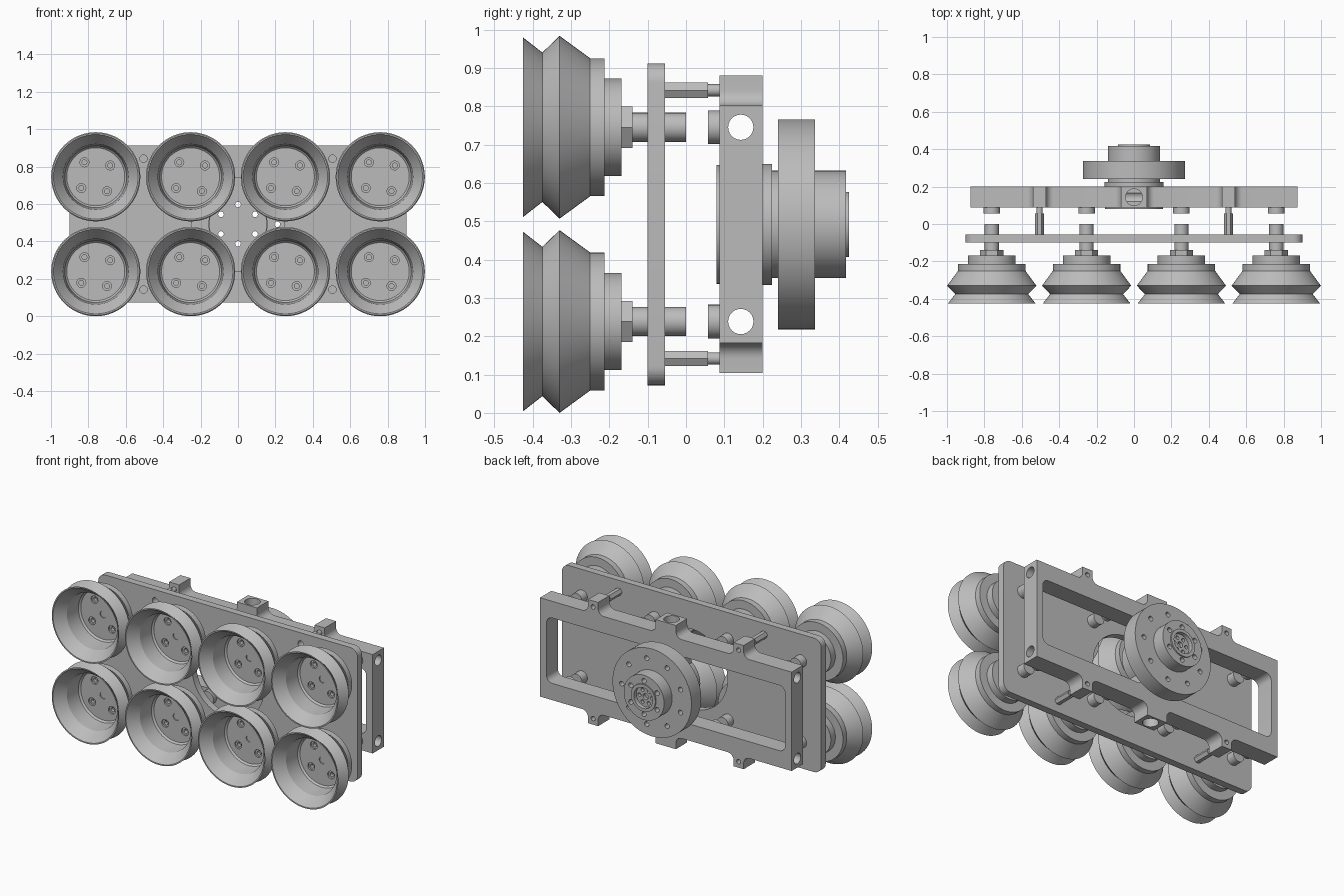
import bpy, bmesh
from math import sin, cos, pi, radians
from mathutils import Matrix, Vector

if "Cube" in bpy.data.objects:
    bpy.data.objects.remove(bpy.data.objects["Cube"])

CZ = 0.492                      # height of the central axis
STEP = 0.2535                   # half the spacing between cups
TAB_X, TAB_Z = 0.505, 0.35      # standoff positions
parts = []

metal = bpy.data.materials.new("plain_grey")
metal.use_nodes = True
grey = (0.5, 0.5, 0.5, 1)
metal.diffuse_color = grey
metal.node_tree.nodes["Principled BSDF"].inputs["Base Color"].default_value = grey


def finish(name, bm, loc=(0, 0, 0)):
    bmesh.ops.recalc_face_normals(bm, faces=bm.faces)
    mesh = bpy.data.meshes.new(name)
    bm.to_mesh(mesh)
    bm.free()
    mesh.materials.append(metal)
    obj = bpy.data.objects.new(name, mesh)
    obj.location = loc
    bpy.context.collection.objects.link(obj)
    parts.append(obj)
    return obj


def lathe(name, profile, sides=64, loc=(0, 0, CZ)):
    """Turn (radius, y) points around the y axis."""
    bm = bmesh.new()
    verts = [bm.verts.new((r, y, 0)) for r, y in profile]
    edges = [bm.edges.new(pair) for pair in zip(verts, verts[1:])]
    bmesh.ops.spin(bm, geom=verts + edges, cent=(0, 0, 0), axis=(0, 1, 0),
                   angle=2 * pi, steps=sides, use_merge=True)
    bmesh.ops.remove_doubles(bm, verts=bm.verts, dist=1e-5)
    return finish(name, bm, loc)


def prism(name, outline, y0, y1, loc=(0, 0, CZ)):
    """Extrude an x-z outline along y."""
    bm = bmesh.new()
    face = bm.faces.new([bm.verts.new((x, y0, z)) for x, z in outline])
    moved = bmesh.ops.extrude_face_region(bm, geom=[face])["geom"]
    bmesh.ops.translate(bm, vec=(0, y1 - y0, 0),
                        verts=[v for v in moved if isinstance(v, bmesh.types.BMVert)])
    return finish(name, bm, loc)


def arc(cx, cz, r, a0, a1, n=8):
    angles = [radians(a0 + (a1 - a0) * i / n) for i in range(n + 1)]
    return [(cx + r * cos(a), cz + r * sin(a)) for a in angles]


def rounded(x0, x1, h, r):
    return (arc(x1 - r, h - r, r, 0, 90) + arc(x0 + r, h - r, r, 90, 180)
            + arc(x0 + r, r - h, r, 180, 270) + arc(x1 - r, r - h, r, 270, 360))


def drills(spots, r, length, axis="Y", sides=24):
    """One cutter mesh made of separate cylinders."""
    turn = {"X": Matrix.Rotation(pi / 2, 4, "Y"), "Y": Matrix.Rotation(pi / 2, 4, "X"),
            "Z": Matrix()}[axis]
    bm = bmesh.new()
    for spot in spots:
        bmesh.ops.create_cone(bm, cap_ends=True, segments=sides, radius1=r, radius2=r,
                              depth=length, matrix=Matrix.Translation(Vector(spot)) @ turn)
    return finish("cutter", bm, (0, 0, CZ))


def carve(obj, *cutters):
    for cutter in cutters:
        cutter.location = obj.location
        cutter.hide_render = True
        mod = obj.modifiers.new("cut", "BOOLEAN")
        mod.operation, mod.solver, mod.object = "DIFFERENCE", "EXACT", cutter
    bpy.context.view_layer.update()
    graph = bpy.context.evaluated_depsgraph_get()
    obj.data = bpy.data.meshes.new_from_object(obj.evaluated_get(graph))
    obj.modifiers.clear()
    for cutter in cutters:
        parts.remove(cutter)
        bpy.data.objects.remove(cutter)


def ring(r, y, count, start=0):
    return [(r * cos(radians(start) + 2 * pi * i / count), y,
             r * sin(radians(start) + 2 * pi * i / count)) for i in range(count)]


def spread(obj, spots):
    """Place the part at the first spot and linked copies at the others."""
    for i, (x, z) in enumerate(spots):
        item = obj if i == 0 else obj.copy()
        item.location = (x, 0, CZ + z)
        if i:
            bpy.context.collection.objects.link(item)
            parts.append(item)


cup_spots = [(k * STEP, s * STEP) for k in (-3, -1, 1, 3) for s in (-1, 1)]
tab_spots = [(sx * TAB_X, sz * TAB_Z) for sx in (-1, 1) for sz in (-1, 1)]

# Suction cups: bellows, stepped base and screw holes in the floor
cup = lathe("suction_cup", [
    (0, -0.25), (0.155, -0.25), (0.165, -0.26), (0.175, -0.36), (0.226, -0.425),
    (0.234, -0.425), (0.195, -0.375), (0.2385, -0.33), (0.18, -0.25), (0.18, -0.213),
    (0.127, -0.213), (0.127, -0.168), (0, -0.168)])
carve(cup, drills(ring(0.098, -0.25, 4, 38), 0.024, 0.02),
      drills(ring(0.098, -0.25, 4, 38), 0.013, 0.06),
      drills([(0, -0.25, 0)], 0.022, 0.012))
spread(cup, cup_spots)

# Cup stems, nuts and the matching collars on the frame
spread(lathe("cup_nut", [(0, -0.17), (0.062, -0.17), (0.062, -0.14), (0, -0.14)], 6), cup_spots)
spread(lathe("cup_stem", [(0, -0.145), (0.038, -0.145), (0.038, 0), (0, 0)], 32), cup_spots)
spread(lathe("frame_collar", [(0, 0.057), (0.044, 0.057), (0.044, 0.1), (0, 0.1)], 32), cup_spots)

# Mounting plate with a large central opening
plate = prism("mounting_plate", rounded(-0.9, 0.9, 0.42, 0.05), -0.1, -0.055)
carve(plate, drills([(0, -0.08, 0)], 0.25, 0.2, sides=64),
      drills([(x, -0.08, z) for x, z in tab_spots], 0.02, 0.2))


# Rear frame: rails with filleted tabs, two windows and long bores
def tab(c, w, f=0.04, base=0.31, top=0.388):
    right = arc(c + w + f, base + f, f, 270, 180)
    left = arc(c - w - f, base + f, f, 0, -90)
    return right + [(c + w, top), (c - w, top)] + left


upper = [(0.873, 0.31)] + tab(TAB_X, 0.035) + tab(0, 0.07) + tab(-TAB_X, 0.035) + [(-0.873, 0.31)]
frame = prism("rear_frame", upper + [(-x, -z) for x, z in upper], 0.088, 0.2)
carve(frame,
      prism("cutter", rounded(0.1, 0.828, 0.205, 0.04), 0, 0.3),
      prism("cutter", rounded(-0.828, -0.1, 0.205, 0.04), 0, 0.3),
      drills([(0, 0.143, s * STEP) for s in (-1, 1)], 0.033, 2, "X"),
      drills([(0, 0.143, s * 0.33) for s in (-1, 1)], 0.045, 0.2, "Z", 32),
      drills([(x, 0.143, z) for x, z in tab_spots], 0.014, 0.3),
      drills(ring(0.105, 0.143, 6, 30), 0.015, 0.3))

# Standoffs between plate and frame
spread(lathe("standoff", [(0, -0.055), (0.023, -0.055), (0.023, 0.057), (0, 0.057)], 6), tab_spots)
spread(lathe("standoff_pin", [(0, 0.05), (0.016, 0.05), (0.016, 0.1), (0, 0.1)], 20), tab_spots)

# Central hub with flange, drilled disc and boss
hub = lathe("hub_flange", [
    (0, 0.095), (0.06, 0.095), (0.06, 0.08), (0.155, 0.08), (0.155, 0.2), (0.158, 0.2),
    (0.158, 0.225), (0.14, 0.225), (0.14, 0.24), (0.274, 0.24), (0.274, 0.337),
    (0.14, 0.337), (0.14, 0.417), (0.085, 0.417), (0.085, 0.425), (0.065, 0.425),
    (0.065, 0.4), (0, 0.4)], 96)
carve(hub, drills(ring(0.21, 0.29, 9), 0.015, 0.2),
      drills(ring(0.105, 0.25, 6, 30), 0.015, 0.6),
      drills(ring(0.043, 0.4, 6), 0.011, 0.04),
      drills([(0, 0.4, 0)], 0.018, 0.04))

# Smooth round surfaces, crisp edges
bpy.ops.object.select_all(action="DESELECT")
for obj in parts:
    obj.select_set(True)
bpy.context.view_layer.objects.active = hub
bpy.ops.object.shade_smooth_by_angle(angle=radians(25))
